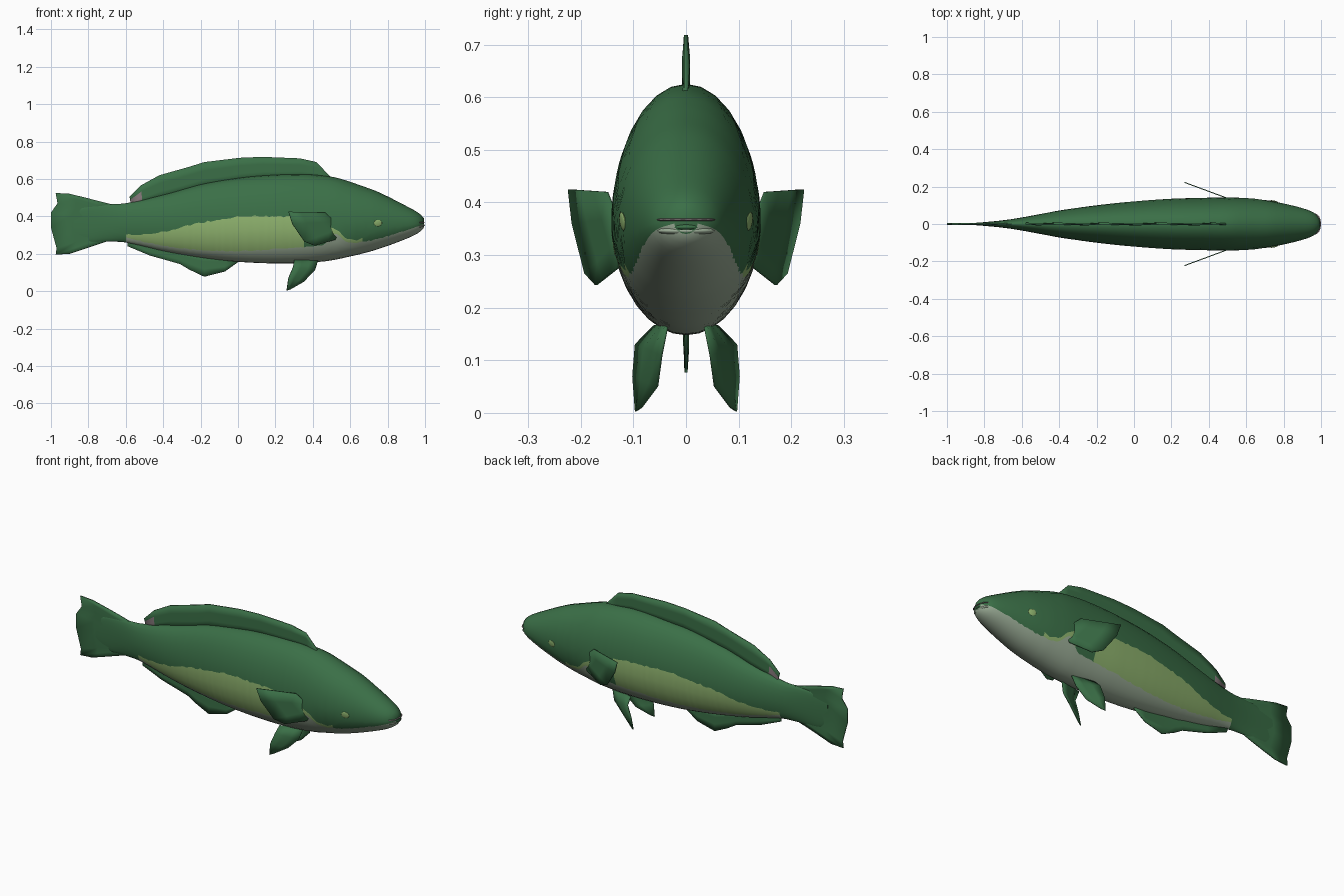
import bpy, bmesh, math, random
from mathutils import Vector

random.seed(4)
cube = bpy.data.objects.get("Cube")
if cube:
    bpy.data.objects.remove(cube, do_unlink=True)


def material(name, rgb):
    mat = bpy.data.materials.new(name)
    mat.use_nodes = True
    color = (*rgb, 1)
    mat.diffuse_color = color
    mat.node_tree.nodes["Principled BSDF"].inputs["Base Color"].default_value = color
    return mat


GREEN = material("back green", (.043, .16, .063))
LIME = material("flank light green", (.28, .46, .16))
GREY = material("belly grey", (.33, .42, .31))
MAUVE = material("mouth mauve", (.25, .2, .21))


def finish(obj, angle):
    bpy.ops.object.select_all(action="DESELECT")
    obj.select_set(True)
    bpy.context.view_layer.objects.active = obj
    bpy.ops.object.shade_smooth_by_angle(angle=math.radians(angle))


def mesh_object(name, bm, mats):
    bmesh.ops.recalc_face_normals(bm, faces=bm.faces)
    mesh = bpy.data.meshes.new(name)
    bm.to_mesh(mesh)
    bm.free()
    obj = bpy.data.objects.new(name, mesh)
    bpy.context.collection.objects.link(obj)
    for mat in mats:
        mesh.materials.append(mat)
    return obj


# Body stations: x, top, bottom, half width, belly line, flank line
STATIONS = [
    (-.88, .43, .29, .004, .31, .34),
    (-.8, .455, .265, .01, .30, .34),
    (-.7, .465, .265, .02, .30, .33),
    (-.6, .47, .26, .035, .285, .302),
    (-.4, .515, .215, .072, .243, .318),
    (-.2, .57, .18, .1, .22, .365),
    (0, .605, .157, .122, .215, .397),
    (.2, .622, .148, .136, .225, .40),
    (.35, .625, .15, .14, .235, .39),
    (.46, .617, .159, .142, .25, .36),
    (.52, .608, .168, .142, .305, .335),
    (.58, .591, .181, .14, .262, .283),
    (.65, .567, .197, .135, .262, .278),
    (.75, .53, .225, .12, .28, .33),
    (.9, .455, .28, .085, .325, .35),
    (.97, .415, .315, .055, .35, .362),
    (.994, .39, .34, .022, .36, .365),
]
MID = .36          # height of the widest line
BACK_SEGS, FLANK_SEGS, BELLY_SEGS = 7, 3, 5


def station(x):
    """Smoothly interpolate the station table at x."""
    last = len(STATIONS) - 1
    i = max(k for k in range(last) if STATIONS[k][0] <= x)
    a, b = STATIONS[i], STATIONS[i + 1]
    p, n = STATIONS[max(i - 1, 0)], STATIONS[min(i + 2, last)]
    span = b[0] - a[0]
    t = (x - a[0]) / span
    out = []
    for c in range(1, len(a)):
        ma = (b[c] - p[c]) / (b[0] - p[0]) * span
        mb = (n[c] - a[c]) / (n[0] - a[0]) * span
        h = t * t * (3 - 2 * t)
        out.append(a[c] * (1 - h) + b[c] * h
                   + ma * t * (1 - t) ** 2 - mb * t * t * (1 - t))
    return out


def half_ring(x):
    """Points from the back ridge to the keel, split at the colour lines."""
    top, bottom, width, belly, flank = station(x)
    rough = .005 if -.6 < x < .9 else 0
    belly += random.uniform(-rough, rough) * .6
    flank = max(flank + random.uniform(-rough, rough), belly + .004)

    def angle(z):
        reach = top - MID if z > MID else MID - bottom
        return math.asin(max(-.97, min(.97, (z - MID) / reach)))

    stops = [math.pi / 2, angle(flank), angle(belly), -math.pi / 2]
    points = []
    for k, segs in enumerate((BACK_SEGS, FLANK_SEGS, BELLY_SEGS)):
        for s in range(segs):
            points.append(stops[k] + (stops[k + 1] - stops[k]) * s / segs)
    points.append(stops[-1])
    result = []
    for a in points:
        reach = top - MID if a > 0 else MID - bottom
        result.append((x, math.cos(a) * width, MID + math.sin(a) * reach))
    return result


def build_body():
    bm = bmesh.new()
    count = 120
    start, end = STATIONS[0][0], STATIONS[-1][0]
    rings = []
    for i in range(count + 1):
        x = start + (end - start) * i / count
        half = half_ring(min(x, end))
        other = [(px, -y, z) for px, y, z in half[-2:0:-1]]
        rings.append([bm.verts.new(p) for p in half + other])
    size = len(rings[0])
    half_size = size // 2
    for a, b in zip(rings, rings[1:]):
        x = (a[0].co.x + b[0].co.x) / 2
        lime = x < .35 or .48 < x < .67    # flank patch and gill spots
        for j in range(size):
            k = (j + 1) % size
            face = bm.faces.new((a[j], a[k], b[k], b[j]))
            row = j if j < half_size else size - 1 - j
            if x < -.6 or row < BACK_SEGS:
                face.material_index = 0
            elif row >= BACK_SEGS + FLANK_SEGS:
                face.material_index = 2
            else:
                face.material_index = 1 if lime else 0
    bm.faces.new(rings[0])
    bm.faces.new(rings[-1])
    finish(mesh_object("body", bm, [GREEN, LIME, GREY]), 60)


def fin(name, root, edge, thickness=.005, ripple=0, tinted=False):
    """Thin, gently pleated strip; tinted colours the base of its rear end."""
    bm = bmesh.new()
    rows = 3
    grid = []
    for i, (r, e) in enumerate(zip(root, edge)):
        r, e = Vector(r), Vector(e)
        fold = Vector((0, ripple * (-1) ** i, 0))
        grid.append([bm.verts.new(r.lerp(e, t / rows) + fold * math.sin(math.pi * t / rows))
                     for t in range(rows + 1)])
    for i, (a, b) in enumerate(zip(grid, grid[1:])):
        for t in range(rows):
            face = bm.faces.new((a[t], a[t + 1], b[t + 1], b[t]))
            face.material_index = int(tinted and i == 0 and t < 2)
    obj = mesh_object(name, bm, [GREEN, MAUVE])
    mod = obj.modifiers.new("thickness", "SOLIDIFY")
    mod.thickness = thickness
    mod.offset = 0
    finish(obj, 40)


def upright(points):
    return [(x, 0, z) for x, z in points]


def blob(name, mat, location, scale, turn=(0, 0, 0)):
    bpy.ops.mesh.primitive_uv_sphere_add(segments=16, ring_count=8, radius=1,
                                         location=location, rotation=turn)
    obj = bpy.context.object
    obj.name = name
    obj.scale = scale
    obj.data.materials.append(mat)
    finish(obj, 60)


build_body()

# Dorsal fin rises from the back ridge
dorsal = [(-.58, .505), (-.52, .565), (-.42, .62), (-.26, .665), (-.18, .69),
          (.01, .713), (.13, .718), (.33, .71), (.42, .69), (.49, .615)]
fin("dorsal_fin", upright([(x + .01, station(x)[0] - .02) for x, z in dorsal]),
    upright(dorsal), .008, .004, True)

# Anal fin hangs from the keel
anal = [(-.59, .24), (-.47, .19), (-.31, .145), (-.26, .115),
        (-.18, .077), (-.07, .105), (0, .155)]
fin("anal_fin", upright([(x, station(x)[1] + .02) for x, z in anal]),
    upright(anal), .006, .003)

# Tail fin with a wavy rear edge
tail = [(-.9, .52), (-.975, .525), (-.965, .47), (-1, .42), (-1, .34),
        (-.97, .23), (-.975, .195), (-.9, .2)]
tail_root = [(-.66, .46 - .18 * i / (len(tail) - 1)) for i in range(len(tail))]
fin("tail_fin", upright(tail_root), upright(tail), .008, .003)

# Paired fins, eyes and their mirror copies
PECTORAL_ROOT = [(.465, .42), (.52, .37), (.55, .335), (.52, .275)]
PECTORAL_EDGE = [(.27, .425), (.29, .36), (.355, .265), (.41, .243)]
PELVIC_LEAD = [(.43, .035, .17), (.41, .047, .11), (.35, .055, .05), (.28, .085, .01)]
PELVIC_TRAIL = [(.3, .06, .165), (.295, .095, .13), (.27, .1, .07), (.26, .095, .003)]
for side, label in ((-1, "front"), (1, "back")):
    def flare(points):
        return [(x, side * (.13 + (.52 - x) * .37), z) for x, z in points]

    def flip(points):
        return [(x, side * y, z) for x, y, z in points]

    fin(label + "_pectoral_fin", flare(PECTORAL_ROOT), flare(PECTORAL_EDGE))
    fin(label + "_pelvic_fin", flip(PELVIC_LEAD), flip(PELVIC_TRAIL))
    blob(label + "_eye", LIME, (.748, side * station(.748)[2], MID + .004),
         (.022, .0045, .018), (side * -.15, 0, side * -.2))

# Mouth slit between a green tongue and the lower lip
blob("mouth", MAUVE, (.966, 0, .367), (.034, .057, .005))
blob("tongue", GREEN, (.982, 0, .353), (.017, .03, .007))
blob("lower_lip", GREY, (.964, 0, .346), (.032, .055, .011))
